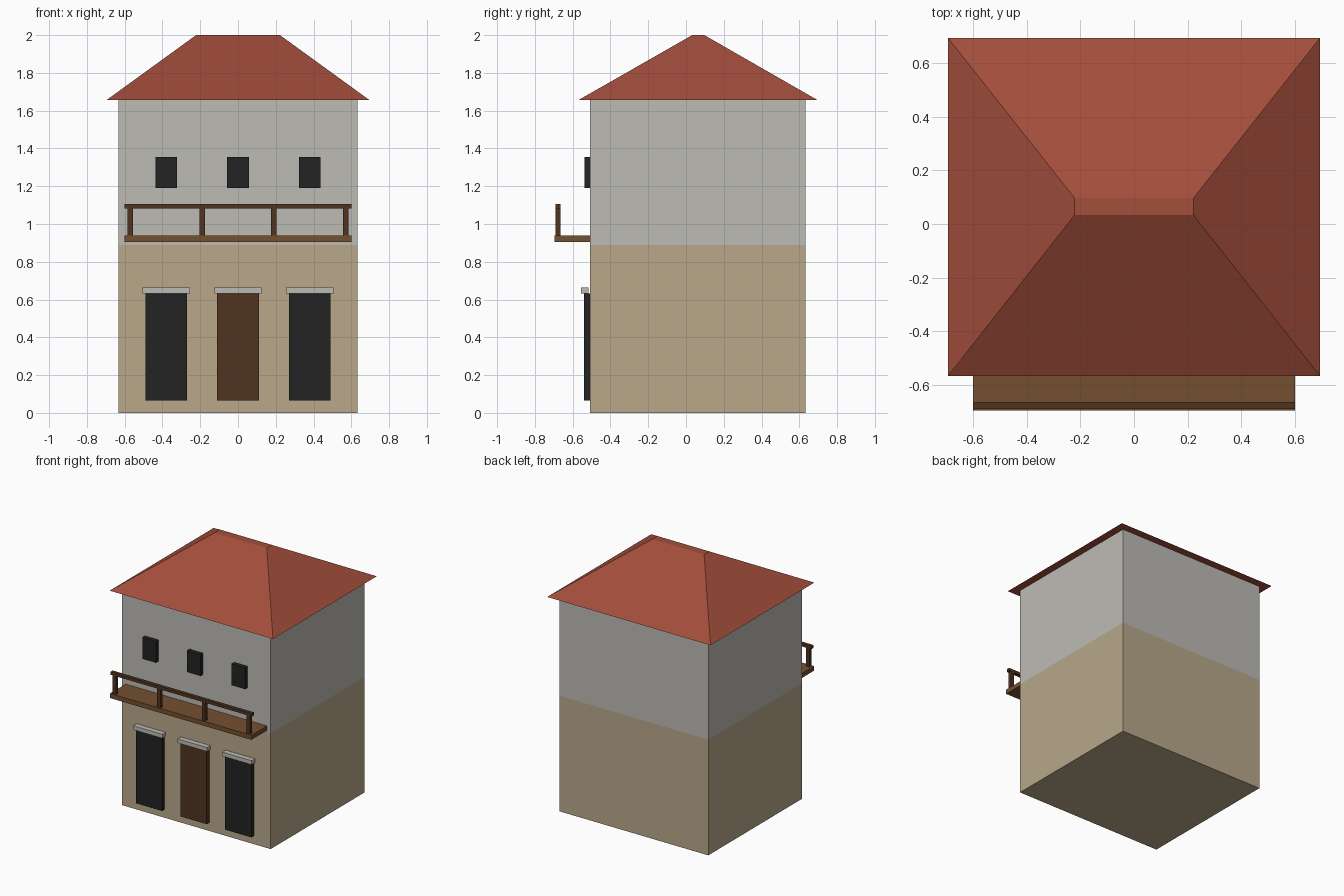
import bpy
import bmesh

cube = bpy.data.objects.get("Cube")
if cube:
    bpy.data.objects.remove(cube, do_unlink=True)


def srgb(hex_code):
    def lin(c):
        return c / 12.92 if c <= 0.04045 else ((c + 0.055) / 1.055) ** 2.4
    return [lin(int(hex_code[i:i + 2], 16) / 255) for i in (0, 2, 4)] + [1.0]


def material(name, hex_code):
    mat = bpy.data.materials.new(name)
    mat.use_nodes = True
    mat.diffuse_color = srgb(hex_code)
    bsdf = mat.node_tree.nodes["Principled BSDF"]
    bsdf.inputs["Base Color"].default_value = srgb(hex_code)
    return mat


PLASTER = material("pale grey plaster", "BDBBB5")
STONE = material("tan stone", "B8A88A")
TILE = material("red roof tile", "A34E3B")
DARK = material("dark shutter", "232323")
DOOR_WOOD = material("dark brown wood", "503420")
DECK_WOOD = material("mid brown wood", "74502F")


def add_mesh(name, bm, *mats):
    mesh = bpy.data.meshes.new(name)
    bmesh.ops.recalc_face_normals(bm, faces=bm.faces)
    bm.to_mesh(mesh)
    bm.free()
    obj = bpy.data.objects.new(name, mesh)
    bpy.context.collection.objects.link(obj)
    for mat in mats:
        mesh.materials.append(mat)
    return obj


def box(name, x, y, z, *mats, split=None, top_x=None, top_y=None):
    """Box from (min, max) ranges; optional horizontal cut or tapered top."""
    bm = bmesh.new()
    bmesh.ops.create_cube(bm, size=1)
    for v in bm.verts:
        up = v.co.z > 0
        xr = top_x if up and top_x else x
        yr = top_y if up and top_y else y
        v.co = (xr[v.co.x > 0], yr[v.co.y > 0], z[up])
    if split:
        bmesh.ops.bisect_plane(bm, geom=bm.verts[:] + bm.edges[:] + bm.faces[:],
                               plane_co=(0, 0, split), plane_no=(0, 0, 1))
        for f in bm.faces:
            f.material_index = int(f.calc_center_median().z > split)
    return add_mesh(name, bm, *mats)


def around(center, width):
    return (center - width / 2, center + width / 2)


WALL = -0.507   # front wall plane
BAYS = {"right": -0.38, "middle": 0.0, "left": 0.38}

# Walls in two bands, stone below and plaster above
box("walls", (-0.633, 0.633), (WALL, 0.633), (0, 1.657), STONE, PLASTER, split=0.89)

# Hipped roof with a narrow flat ridge
box("roof", (-0.695, 0.695), (-0.568, 0.695), (1.657, 2.0), TILE,
    top_x=(-0.222, 0.222), top_y=(0.033, 0.097))

# Openings, lintels and small upper windows in each bay
for side, x in BAYS.items():
    name, mat = ("front_door", DOOR_WOOD) if x == 0 else (side + "_tall_shutter", DARK)
    box(name, around(x, 0.222), (-0.54, WALL), (0.065, 0.633), mat)
    box(side + "_lintel", around(x, 0.25), (-0.555, -0.515), (0.633, 0.664), PLASTER)
    box(side + "_upper_window", around(x, 0.115), (-0.538, WALL), (1.19, 1.355), DARK)

# Balcony deck, posts and handrail
RAIL_Y = (-0.691, -0.665)
box("balcony_deck", (-0.602, 0.602), (-0.697, WALL), (0.905, 0.94), DECK_WOOD)
box("balcony_rail", (-0.602, 0.602), RAIL_Y, (1.082, 1.105), DOOR_WOOD)
for i in range(4):
    box(f"balcony_post_{i + 1}", around(-0.57 + 0.38 * i, 0.028), RAIL_Y,
        (0.94, 1.082), DOOR_WOOD)
